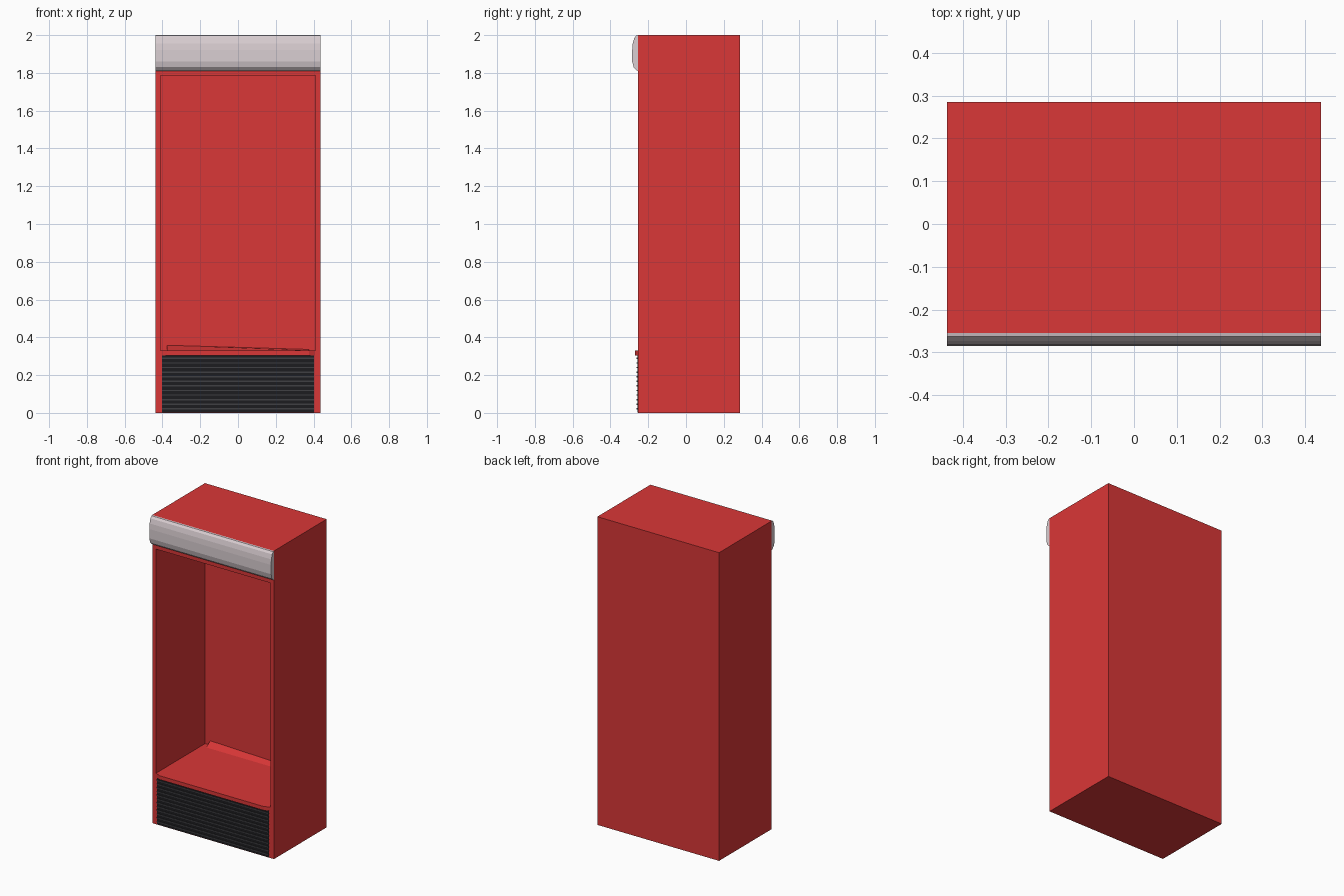
import bpy, bmesh

if "Cube" in bpy.data.objects:
    bpy.data.objects.remove(bpy.data.objects["Cube"])


def material(name, rgb):
    m = bpy.data.materials.new(name)
    m.diffuse_color = (*rgb, 1)
    m.use_nodes = True
    m.node_tree.nodes["Principled BSDF"].inputs["Base Color"].default_value = m.diffuse_color
    return m


RED = material("cabinet red", (0.70, 0.038, 0.038))
PALE = material("pale grey", (0.70, 0.62, 0.645))
BLACK = material("grille black", (0.012, 0.012, 0.014))
GREY = material("slat grey", (0.05, 0.05, 0.056))


def finish(name, bm, mat):
    bmesh.ops.recalc_face_normals(bm, faces=bm.faces)
    me = bpy.data.meshes.new(name)
    bm.to_mesh(me)
    bm.free()
    me.materials.append(mat)
    ob = bpy.data.objects.new(name, me)
    bpy.context.collection.objects.link(ob)
    return ob


def loft(name, loops, mat):
    """Skin a chain of equal-length point loops and cap both ends."""
    bm = bmesh.new()
    rings = [[bm.verts.new(p) for p in loop] for loop in loops]
    n = len(rings[0])
    for a, b in zip(rings, rings[1:]):
        for i in range(n):
            j = (i + 1) % n
            bm.faces.new((a[i], a[j], b[j], b[i]))
    bm.faces.new(rings[0])
    bm.faces.new(rings[-1])
    return finish(name, bm, mat)


def rect(x, y, z0, z1):
    return [(-x, y, z0), (x, y, z0), (x, y, z1), (-x, y, z1)]


def box(name, x, y0, y1, z0, z1, mat):
    return loft(name, [rect(x, y0, z0, z1), rect(x, y1, z0, z1)], mat)


# Cabinet shell: outer back, outer front, opening rim, cavity back
loft("cabinet", [rect(0.437, 0.285, 0, 2), rect(0.437, -0.255, 0, 2),
                 rect(0.411, -0.255, 0.33, 1.785),
                 rect(0.411, 0.25, 0.33, 1.785)], RED)

# Rounded sign canopy, profile in y and z swept across x
profile = [(-0.255, 2.0), (-0.263, 1.998), (-0.274, 1.985), (-0.282, 1.955),
           (-0.285, 1.92), (-0.285, 1.86), (-0.277, 1.83), (-0.263, 1.815),
           (-0.255, 1.81)]
loft("canopy", [[(x, y, z) for y, z in profile] for x in (-0.437, 0.437)], PALE)

# Sill under the opening, with angled ends
sill = [(-0.405, -0.255), (-0.375, -0.27), (0.375, -0.27), (0.405, -0.255)]
loft("sill", [[(x, y, z) for x, y in sill] for z in (0.305, 0.33)], RED)

# Low sloped strip at the back of the cavity floor
loft("floor_strip", [[(x, 0.21, 0.33), (x, 0.25, 0.33), (x, 0.25, z)]
                     for x, z in ((-0.375, 0.358), (0.375, 0.336))], RED)

# Lower ventilation grille
box("grille_panel", 0.402, -0.258, -0.25, 0.003, 0.305, BLACK)
for i in range(12):
    z = 0.018 + i * 0.0243
    box("grille_slat", 0.402, -0.261, -0.257, z, z + 0.007, GREY)
